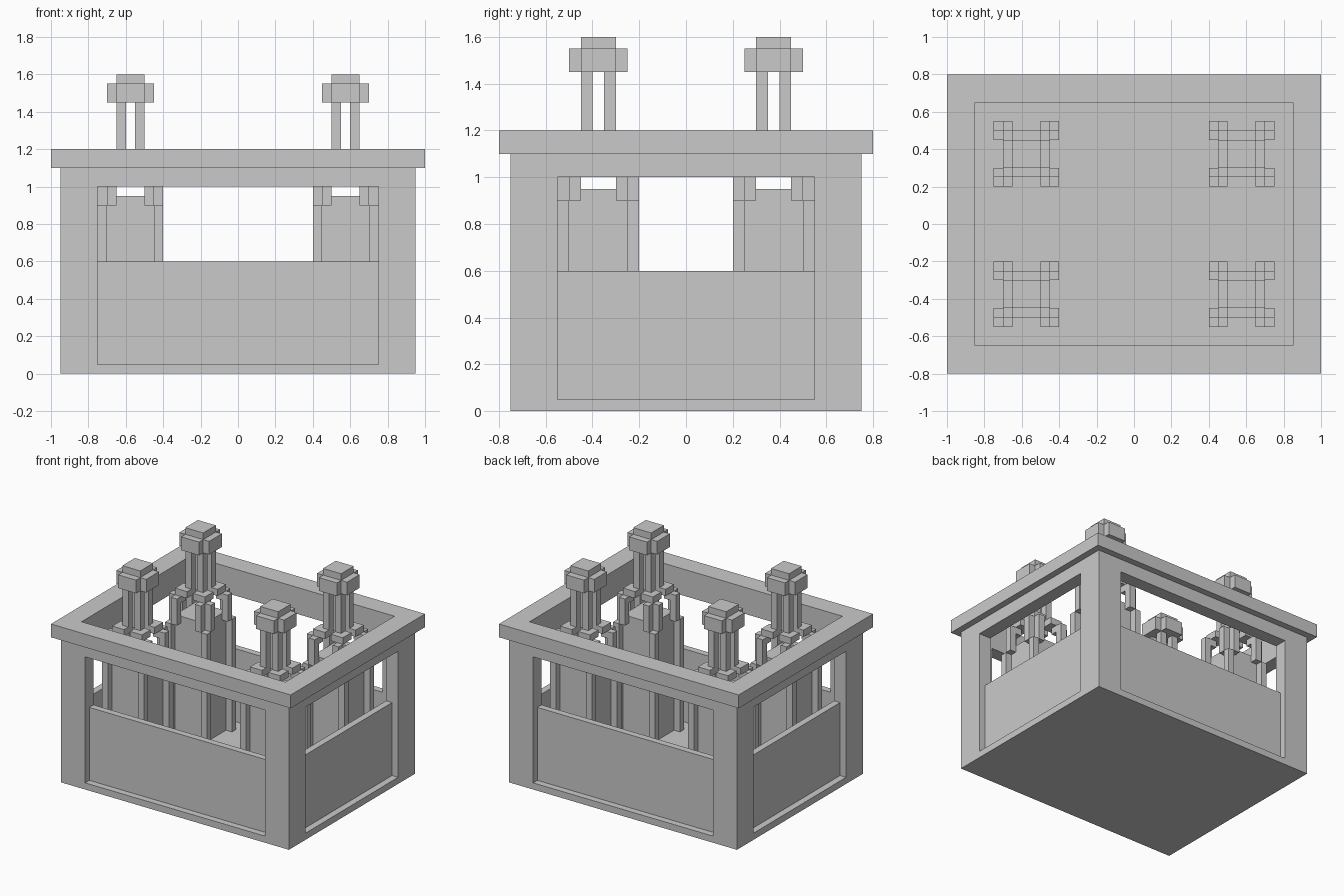
import bpy
import bmesh

cube = bpy.data.objects.get("Cube")
if cube:
    bpy.data.objects.remove(cube, do_unlink=True)

grey = bpy.data.materials.new("stone_grey")
grey.use_nodes = True
grey.diffuse_color = (0.59, 0.59, 0.59, 1)
grey.node_tree.nodes["Principled BSDF"].inputs["Base Color"].default_value = (0.59, 0.59, 0.59, 1)

SIGNS = (-1, 1)


def build(name, boxes, location=(0, 0, 0)):
    """Make one object from boxes given as (x range, y range, z range)."""
    bm = bmesh.new()
    for box in boxes:
        verts = bmesh.ops.create_cube(bm, size=1)["verts"]
        for v in verts:
            v.co = [lo + (c + 0.5) * (hi - lo) for c, (lo, hi) in zip(v.co, box)]
    mesh = bpy.data.meshes.new(name)
    bm.to_mesh(mesh)
    bm.free()
    mesh.materials.append(grey)
    obj = bpy.data.objects.new(name, mesh)
    obj.location = location
    bpy.context.collection.objects.link(obj)
    return obj


def span(half, centre=0):
    return (centre - half, centre + half)


def side(sign, near, far):
    return tuple(sorted((sign * near, sign * far)))


def frame(outer_x, outer_y, inner_x, inner_y, z):
    """Four bars around a rectangular opening."""
    return ([(span(outer_x), side(s, inner_y, outer_y), z) for s in SIGNS] +
            [(side(s, inner_x, outer_x), span(inner_y), z) for s in SIGNS])


def cross(long, short, z):
    """Plus-shaped block without overlapping volumes."""
    return ([(span(long), span(short), z)] +
            [(span(short), side(s, short, long), z) for s in SIGNS])


def posts(spots, z):
    """Thin square posts at each spot, mirrored to all four quarters."""
    return [(span(0.025, sx * a), span(0.025, sy * b), z)
            for a, b in spots for sx in SIGNS for sy in SIGNS]


# Enclosure: floor, L-shaped corners, lintel band and overhanging rim
build("floor", [(span(0.95), span(0.75), (0, 0.05))])
wall_z = (0.05, 1.0)
for sx in SIGNS:
    for sy in SIGNS:
        build("wall_corner", [
            (side(sx, 0.75, 0.95), side(sy, 0.65, 0.75), wall_z),
            (side(sx, 0.85, 0.95), side(sy, 0.55, 0.65), wall_z)])
build("lintel_band", frame(0.95, 0.75, 0.85, 0.65, (1.0, 1.1)))
build("top_rim", frame(1.0, 0.8, 0.85, 0.65, (1.1, 1.2)))

# Recessed lower panels
panel_z = (0.05, 0.6)
for s in SIGNS:
    build("long_panel", [(span(0.75), side(s, 0.65, 0.70), panel_z)])
    build("short_panel", [(side(s, 0.85, 0.90), span(0.55), panel_z)])


def tower(x, y):
    at = (x, y, 0)
    build("tower_body", [(span(0.125), span(0.125), (0.05, 0.95))], at)
    # Corner posts step inward and upward to the upper posts
    build("corner_posts", posts([(0.15, 0.15)], (0.05, 0.9)), at)
    build("outer_steps", posts([(0.15, 0.1), (0.1, 0.15)], (0.9, 1.1)), at)
    build("middle_steps", posts([(0.1, 0.1)], (1.05, 1.15)), at)
    build("inner_steps", posts([(0.1, 0.05), (0.05, 0.1)], (1.1, 1.15)), at)
    build("upper_posts", posts([(0.05, 0.05)], (1.1, 1.45)), at)
    build("tower_head", cross(0.125, 0.075, (1.45, 1.55)), at)
    build("tower_cap", [(span(0.075), span(0.075), (1.55, 1.6))], at)


for sx in SIGNS:
    for sy in SIGNS:
        tower(sx * 0.575, sy * 0.375)
